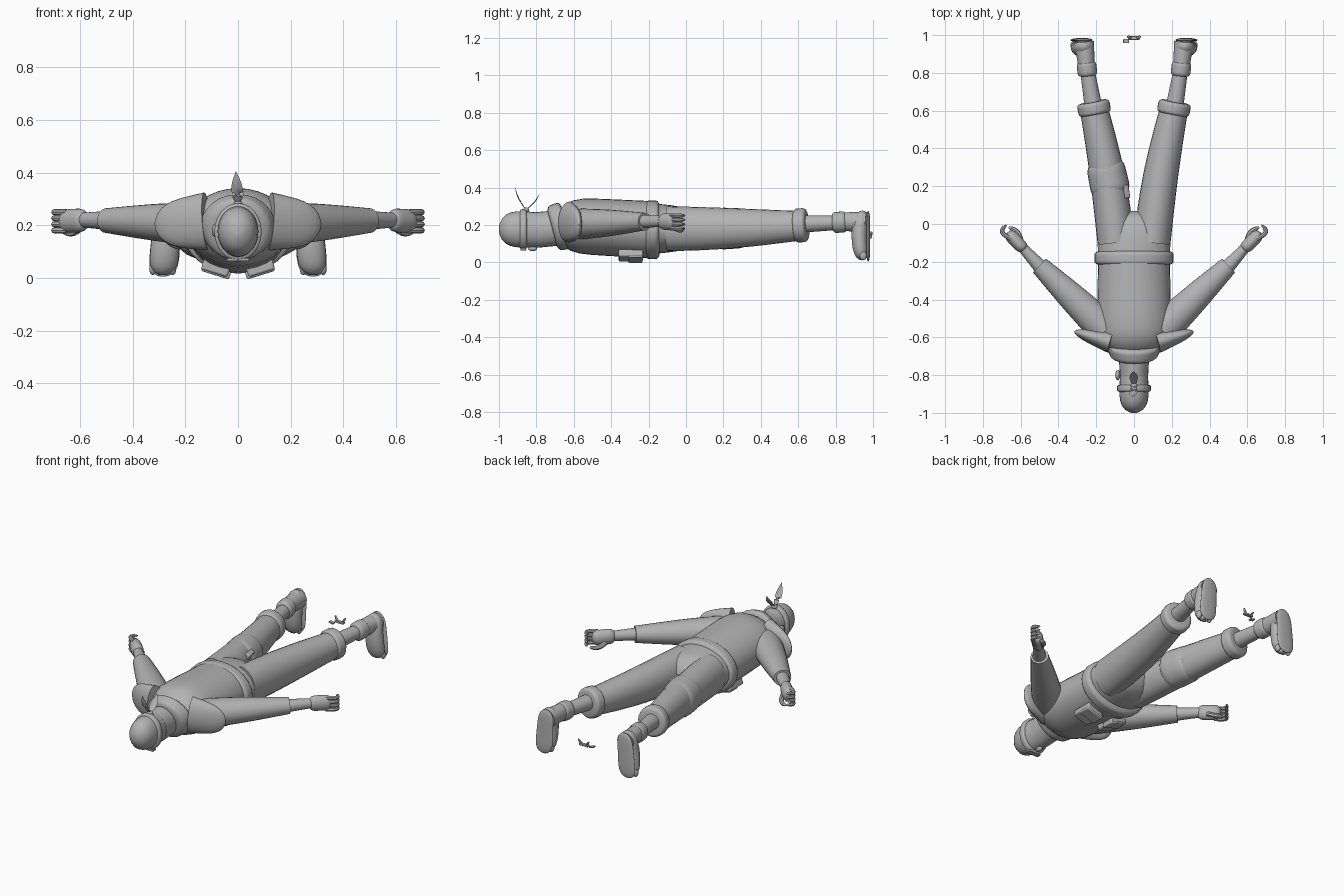
import bpy, bmesh, math
from mathutils import Vector

cube = bpy.data.objects.get("Cube")
if cube:
    bpy.data.objects.remove(cube, do_unlink=True)

shade = 0.45
grey = bpy.data.materials.new("plain grey")
grey.use_nodes = True
grey.diffuse_color = (shade, shade, shade, 1)
grey.node_tree.nodes["Principled BSDF"].inputs["Base Color"].default_value = grey.diffuse_color


# Outline rules: relative thickness along a part, from its start to its end
def straight(t):
    return 1


def band(t):
    return 1 - 0.2 * abs(2 * t - 1) ** 6


def swelling(t):
    return 1 + 0.07 * math.sin(math.pi * t)


def shoulders(t):
    return 1 - 0.5 * (1 - t) ** 10


def dome_start(t):
    return math.sqrt(max(0.02, 1 - (1 - t) ** 5))


def dome_end(t):
    return dome_start(1 - t)


def pill(t):
    return math.sqrt(max(0.02, 1 - abs(2 * t - 1) ** 5))


def leaf(t):
    return max(0.08, math.sin(math.pi * t ** 0.8))


def finish(obj, name):
    obj.name = obj.data.name = name
    obj.data.materials.append(grey)
    bpy.ops.object.select_all(action='DESELECT')
    obj.select_set(True)
    bpy.context.view_layer.objects.active = obj
    bpy.ops.object.shade_smooth_by_angle(angle=math.radians(40))


def loft(name, start, end, width, depth, shape=straight, bow=(0, 0, 0), side=1,
         sides=24, steps=12):
    """Skin ellipses between two points; width and depth are half sizes at both ends."""
    flip = Vector((side, 1, 1))
    start, end, bow = (Vector(v) * flip for v in (start, end, bow))
    stations = [(1 - math.cos(math.pi * i / steps)) / 2 for i in range(steps + 1)]
    path = [start.lerp(end, t) + bow * math.sin(math.pi * t) for t in stations]
    bm = bmesh.new()
    loops = []
    for i, (t, centre) in enumerate(zip(stations, path)):
        along = (path[min(i + 1, steps)] - path[max(i - 1, 0)]).normalized()
        across = Vector((1, 0, 0))
        if abs(along.z) < 0.85:
            across = along.cross(Vector((0, 0, 1))).normalized()
        up = across.cross(along)
        across *= shape(t) * (width[0] + (width[-1] - width[0]) * t)
        up *= shape(t) * (depth[0] + (depth[-1] - depth[0]) * t)
        angles = [math.tau * k / sides for k in range(sides)]
        loops.append([bm.verts.new(centre + across * math.cos(a) + up * math.sin(a))
                      for a in angles])
    for near, far in zip(loops, loops[1:]):
        for k in range(sides):
            bm.faces.new((near[k - 1], near[k], far[k], far[k - 1]))
    bm.faces.new(loops[0])
    bm.faces.new(loops[-1])
    bmesh.ops.recalc_face_normals(bm, faces=bm.faces)
    mesh = bpy.data.meshes.new(name)
    bm.to_mesh(mesh)
    bm.free()
    obj = bpy.data.objects.new(name, mesh)
    bpy.context.collection.objects.link(obj)
    finish(obj, name)


def ball(name, location, size):
    bpy.ops.mesh.primitive_uv_sphere_add(segments=16, ring_count=8, location=location)
    bpy.context.object.scale = size
    finish(bpy.context.object, name)


def box(name, location, size, turn=(0, 0, 0)):
    bpy.ops.mesh.primitive_cube_add(size=1, location=location, rotation=turn)
    obj = bpy.context.object
    obj.scale = size
    bpy.ops.object.transform_apply(location=False, rotation=False, scale=True)
    bevel = obj.modifiers.new("soft edges", 'BEVEL')
    bevel.width = min(size) / 5
    bevel.segments = 2
    finish(obj, name)


# Torso, belt and hips
loft("jacket", start=(0, -.68, .2), end=(0, -.2, .175), width=(.2, .19), depth=(.15, .153),
     shape=shoulders, sides=32)
loft("belt", start=(0, -.22, .174), end=(0, -.14, .174), width=[.21], depth=[.157],
     shape=band, sides=32)
loft("hips", start=(0, -.17, .18), end=(0, .07, .18), width=(.19, .2), depth=(.135, .11),
     shape=dome_end, sides=32)

# Neck, collar and head
loft("neck", start=(0, -.62, .19), end=(0, -.8, .173), width=(.085, .075), depth=[.095])
loft("collar", start=(0, -.64, .2), end=(0, -.715, .18), width=(.15, .12), depth=(.13, .122),
     shape=band)
loft("head", start=(0, -1, .18), end=(0, -.75, .172), width=(.088, .07), depth=(.107, .09),
     shape=dome_start)
loft("headband", start=(0, -.89, .175), end=(0, -.85, .175), width=[.09], depth=[.109],
     shape=band)
box("forehead_plate", location=(0, -.87, .07), size=(.085, .03, .012))
ball("nose", location=(0, -.82, .073), size=(.015, .024, .013))
ball("right_ear", location=(-.086, -.8, .18), size=(.013, .028, .026))

# Knot with two loose tails
knot = Vector((0, -.855, .28))
ball("headband_knot", location=knot, size=(.018, .016, .014))
loft("forward_tail", start=knot, end=(-.008, -.915, .405), width=[.022], depth=[.003],
     shape=leaf, bow=(0, -.01, 0), sides=8)
loft("rear_tail", start=knot, end=(-.003, -.78, .372), width=[.022], depth=[.003],
     shape=leaf, bow=(0, .01, 0), sides=8)

for side, word in ((1, "left_"), (-1, "right_")):
    # Arm with shoulder guard, sleeve and bare wrist
    loft(word + "shoulder_guard", start=(.12, -.625, .215), end=(.315, -.57, .2),
         width=(.06, .025), depth=(.11, .08), shape=dome_end, side=side)
    loft(word + "sleeve", start=(.15, -.56, .205), end=(.5, -.22, .218),
         width=(.09, .05), depth=(.082, .047), shape=swelling, side=side)
    loft(word + "forearm", start=(.47, -.255, .218), end=(.59, -.125, .22),
         width=(.041, .026), depth=(.038, .028), side=side)
    loft(word + "palm", start=(.575, -.14, .22), end=(.67, -.045, .215),
         width=[.034], depth=[.045], shape=pill, side=side)

    # Curled fingers stacked in height, with the thumb closing the ring
    for i in range(4):
        z = .25 - i * .023
        loft(f"{word}finger_{i + 1}", start=(.65, -.08, z), end=(.675, -.005, z),
             width=[.012], depth=[.012], shape=dome_end, bow=(.035, 0, 0), side=side, sides=8)
    loft(word + "thumb", start=(.6, -.08, .195), end=(.665, -.018, .172),
         width=[.014], depth=[.014], shape=dome_end, bow=(-.01, .01, -.01), side=side, sides=8)

    # Trouser leg, gathered cuff, shin and ankle band
    loft(word + "trouser_leg", start=(.095, -.1, .18), end=(.21, .6, .195),
         width=(.098, .075), depth=(.12, .08), shape=swelling, bow=(-.012, 0, -.005), side=side)
    loft(word + "trouser_cuff", start=(.205, .58, .196), end=(.218, .647, .2),
         width=[.087], depth=[.091], shape=band, side=side)
    loft(word + "shin", start=(.213, .61, .205), end=(.248, .82, .212),
         width=(.047, .038), depth=(.047, .038), side=side)
    loft(word + "ankle_band", start=(.245, .785, .212), end=(.253, .857, .217),
         width=[.052], depth=[.056], shape=band, side=side)

    # Shoe: ankle shaft, foot body, flat sole and toes
    loft(word + "shoe_shaft", start=(.252, .84, .217), end=(.264, .965, .217),
         width=(.044, .052), depth=(.05, .053), side=side)
    loft(word + "foot", start=(.265, .95, .275), end=(.285, .945, .012),
         width=(.05, .058), depth=(.045, .04), shape=pill, bow=(0, -.02, 0), side=side)
    loft(word + "sole", start=(.265, .974, .275), end=(.285, .974, .005),
         width=(.05, .06), depth=[.011], shape=pill, side=side)
    for i in range(4):
        ball(f"{word}toe_{i + 1}", location=(side * (.248 + .025 * i), .947, .035),
             size=(.014, .019, .024))

    # Pouch hanging on the front of the jacket
    tilt = (0, -side * .3, 0)
    box(word + "pouch", location=(side * .085, -.295, .037), size=(.105, .13, .04), turn=tilt)
    box(word + "pouch_flap", location=(side * .083, -.27, .025), size=(.11, .075, .03), turn=tilt)

    # Prong of the small loose clasp beyond the feet
    loft(word + "clasp_prong", start=(.012, .985, .13), end=(.036, .992, .165),
         width=[.008], depth=[.006], shape=dome_end, side=side, sides=8)

# Wrapping and small pouch on the right thigh
loft("thigh_wrap", start=(.12, .16, .18), end=(.155, .325, .183), width=(.106, .1),
     depth=(.114, .105), shape=band, side=-1)
box("thigh_pouch", location=(-.052, .17, .22), size=(.03, .07, .07), turn=(0, .5, .15))

# Body of the loose clasp
box("clasp_base", location=(0, .985, .135), size=(.06, .02, .012))
box("clasp_tab", location=(-.042, .968, .128), size=(.03, .022, .008), turn=(0, .2, 0))
